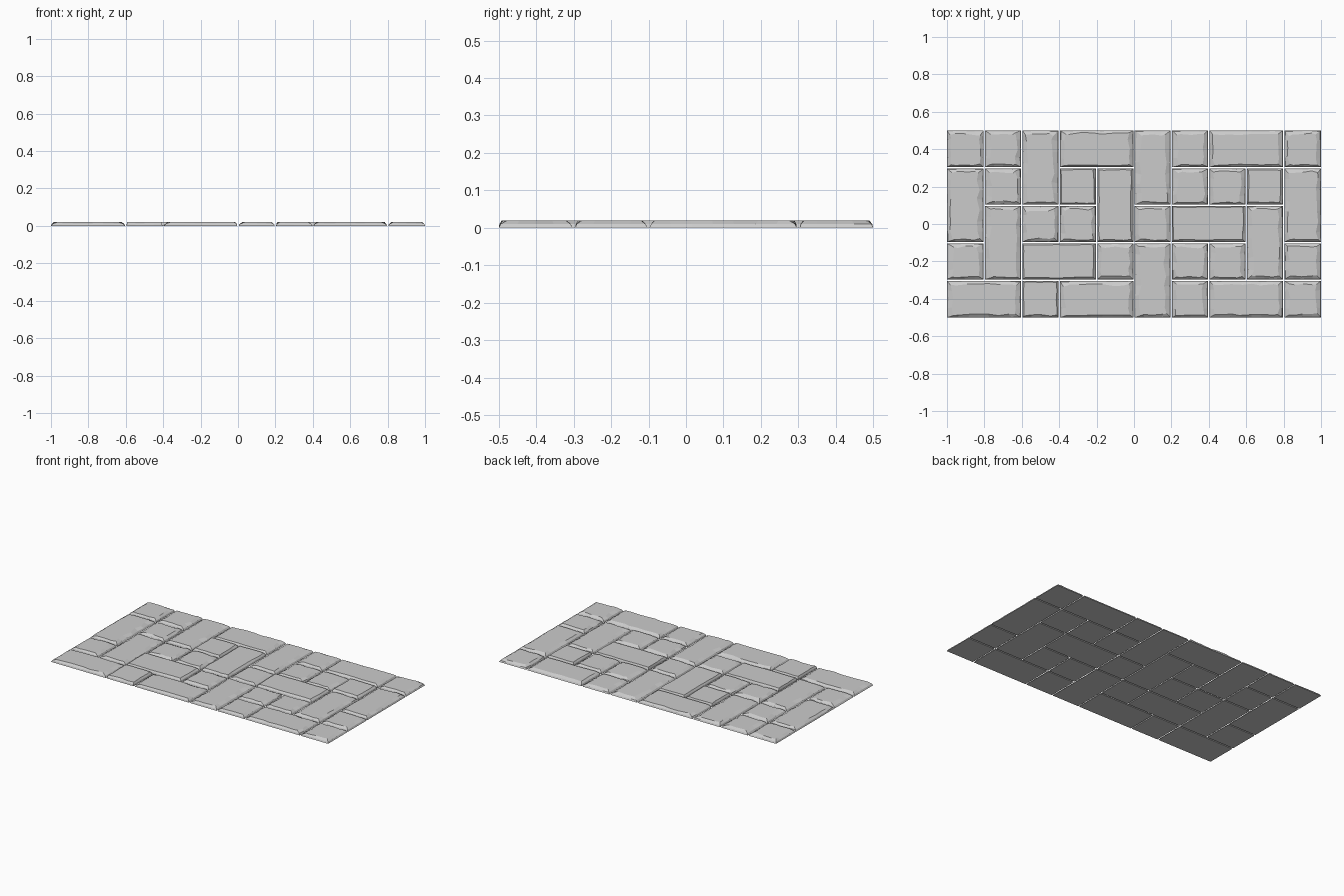
import bpy, bmesh, random

if "Cube" in bpy.data.objects:
    bpy.data.objects.remove(bpy.data.objects["Cube"])

random.seed(7)
CELL, GAP, TOP = 0.2, 0.004, 0.02

# Paving layout: each letter is one stone on a 10 x 5 grid
LAYOUT = ["ABCDDEFGGH",
          "IJCKLEMNOP",
          "IQRSLTUUVP",
          "WQXXYZabVc",
          "ddeffZghhi"]
SHARP = "KLOUXe"          # crisper, less worn stones


def side_points(a, b, n):
    """Points from a towards b (b excluded)."""
    return [(a[0] + (b[0] - a[0]) * k / n, a[1] + (b[1] - a[1]) * k / n)
            for k in range(n)]


def make_stone(name, x0, x1, y0, y1, worn):
    corners = [(x0, y0), (x1, y0), (x1, y1), (x0, y1)]
    # edge order: south, east, north, west
    base = [0.014, 0.026, 0.020, 0.026]
    if not worn:
        base = [0.011, 0.012, 0.007, 0.008]
    base = [b * random.uniform(0.8, 1.2) for b in base]

    outer, inset = [], []
    for i in range(4):
        a, b = corners[i], corners[(i + 1) % 4]
        length = abs(b[0] - a[0]) + abs(b[1] - a[1])
        n = 7 if length > 0.3 else 4
        for k, p in enumerate(side_points(a, b, n)):
            amount = [0, 0, 0, 0]
            amount[i] = base[i] * random.uniform(0.65, 1.3)
            if k == 0:
                amount[i - 1] = base[i - 1] * random.uniform(0.8, 1.4)
            s, e, nn, w = amount
            outer.append(p)
            inset.append((w - e, s - nn))
        # slide the inner points clear of the corner facets
        start = len(outer) - n
        for k in range(1, n):
            j = start + k
            t = random.uniform(-0.18, 0.18) * length / n
            d = ((b[0] - a[0]) / length * t, (b[1] - a[1]) / length * t)
            inset[j] = (inset[j][0] + d[0], inset[j][1] + d[1])

    # rings: footprint, rounded shoulder, flat top
    bm = bmesh.new()
    rings = []
    for f, z in ((0.0, 0.0), (0.22, 0.010), (1.0, TOP)):
        rings.append([bm.verts.new((p[0] + q[0] * f, p[1] + q[1] * f, z))
                      for p, q in zip(outer, inset)])
    m = len(outer)
    for lo, hi in zip(rings, rings[1:]):
        for k in range(m):
            j = (k + 1) % m
            bm.faces.new((lo[k], lo[j], hi[j], hi[k]))
    bm.faces.new(rings[-1])
    bm.faces.new(rings[0][::-1])
    mesh = bpy.data.meshes.new(name)
    bm.to_mesh(mesh)
    bm.free()
    bpy.context.collection.objects.link(bpy.data.objects.new(name, mesh))


# Build each stone, leaving joints only between neighbours
letters = sorted(set("".join(LAYOUT)))
for idx, ch in enumerate(letters):
    cells = [(c, r) for r, row in enumerate(LAYOUT)
             for c, v in enumerate(row) if v == ch]
    c0, c1 = min(c for c, r in cells), max(c for c, r in cells) + 1
    r0, r1 = min(r for c, r in cells), max(r for c, r in cells) + 1
    make_stone(f"paving_stone_{idx + 1:02d}",
               -1 + c0 * CELL + (GAP if c0 > 0 else 0),
               -1 + c1 * CELL - (GAP if c1 < 10 else 0),
               0.5 - r1 * CELL + (GAP if r1 < 5 else 0),
               0.5 - r0 * CELL - (GAP if r0 > 0 else 0),
               ch not in SHARP)
